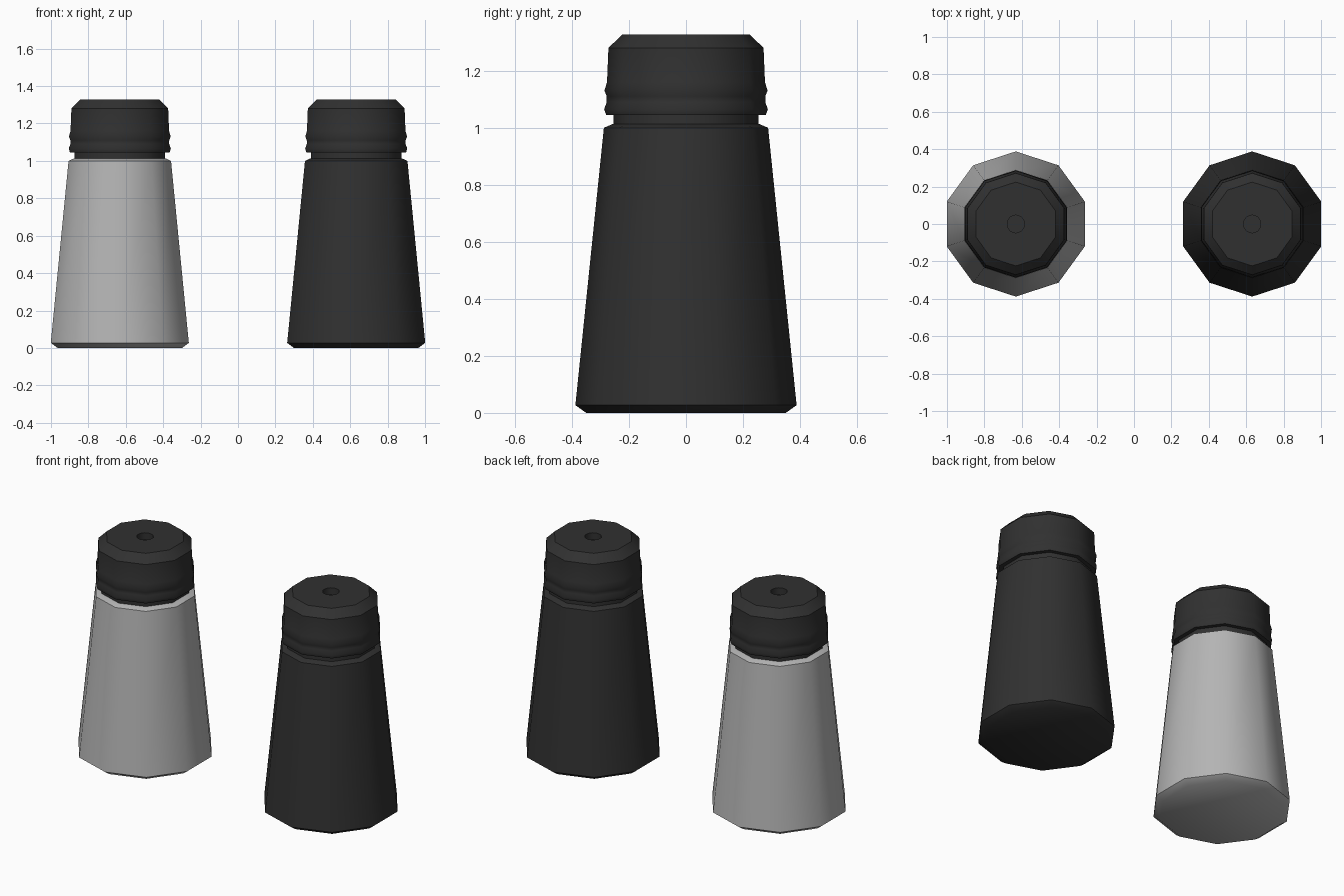
import bpy, bmesh, math

if "Cube" in bpy.data.objects:
    bpy.data.objects.remove(bpy.data.objects["Cube"])

SIDES = 10


def material(name, value):
    m = bpy.data.materials.new(name)
    m.diffuse_color = (value, value, value, 1)
    m.use_nodes = True
    m.node_tree.nodes["Principled BSDF"].inputs["Base Color"].default_value = m.diffuse_color
    return m


dark = material("charcoal", 0.03)
grey = material("light_grey", 0.46)


def lathe(name, profile, x, mat):
    """Revolve (radius, z) points into a closed ten-sided solid."""
    bm = bmesh.new()
    rings = []
    for r, z in profile:
        rings.append([bm.verts.new((r * math.cos(a), r * math.sin(a), z))
                      for a in (math.pi / 2 + i * math.tau / SIDES for i in range(SIDES))])
    for lo, hi in zip(rings, rings[1:]):
        for i in range(SIDES):
            j = (i + 1) % SIDES
            bm.faces.new((lo[i], lo[j], hi[j], hi[i]))
    bm.faces.new(rings[0][::-1])
    bm.faces.new(rings[-1])
    bmesh.ops.recalc_face_normals(bm, faces=bm.faces)
    mesh = bpy.data.meshes.new(name)
    bm.to_mesh(mesh)
    bm.free()
    mesh.materials.append(mat)
    ob = bpy.data.objects.new(name, mesh)
    ob.location.x = x
    bpy.context.collection.objects.link(ob)
    bpy.context.view_layer.objects.active = ob
    ob.select_set(True)
    bpy.ops.object.shade_smooth_by_angle(angle=math.radians(40))
    ob.select_set(False)
    return ob


# tapered body with chamfered foot and shoulder
BODY = [(0.35, 0), (0.388, 0.027), (0.288, 1.0), (0.255, 1.014)]
# neck, ribbed cap, chamfered top and the pouring hole
CAP = [(0.255, 1.005), (0.255, 1.045), (0.28, 1.045), (0.287, 1.065),
       (0.278, 1.09), (0.278, 1.11), (0.286, 1.13), (0.277, 1.16),
       (0.272, 1.28), (0.224, 1.327), (0.048, 1.327), (0.048, 1.285)]

for side, x, mat in (("left", -0.632, grey), ("right", 0.632, dark)):
    lathe(side + "_shaker_body", BODY, x, mat)
    lathe(side + "_shaker_cap", CAP, x, dark)
